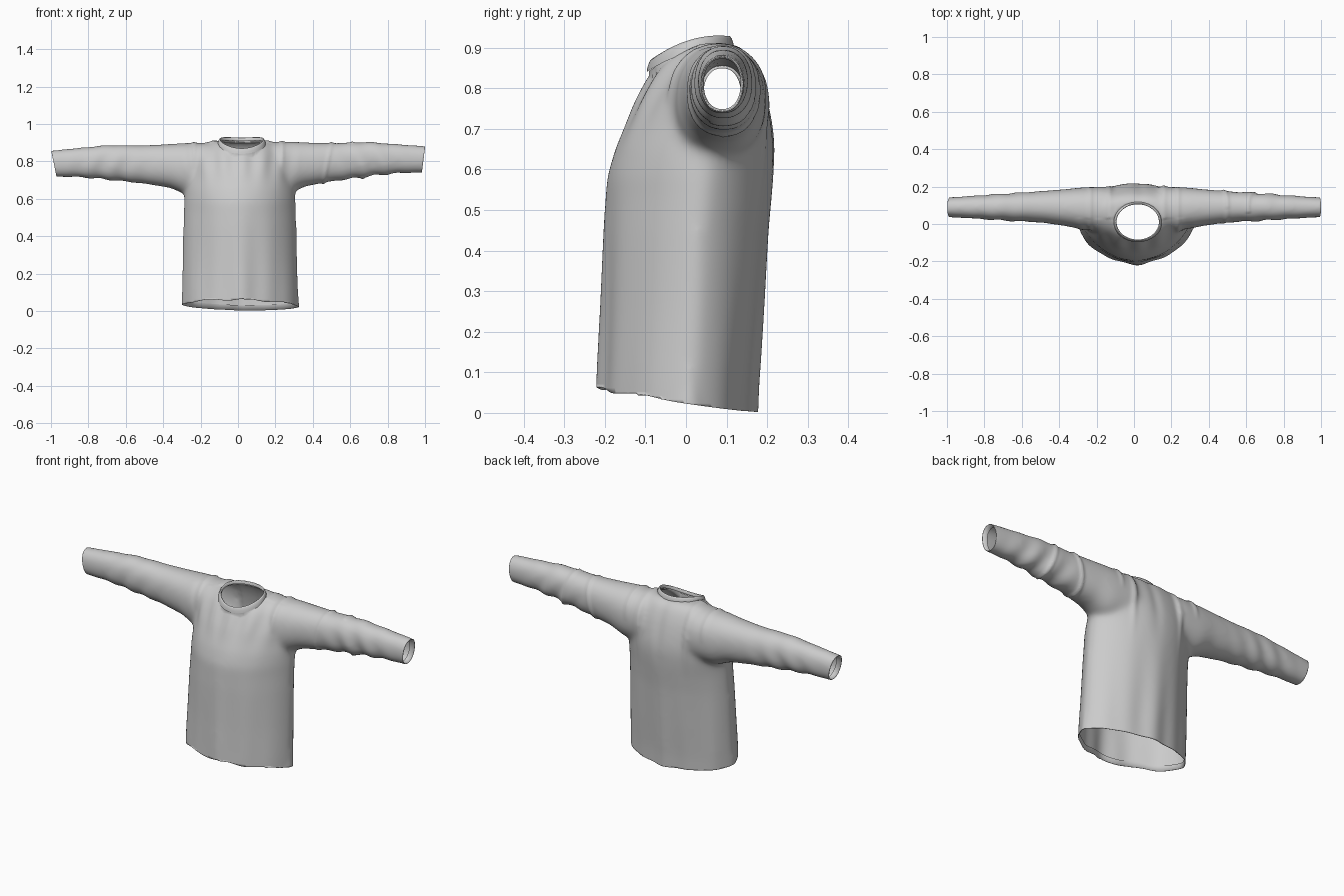
import bpy, bmesh, math
from mathutils import Vector

if "Cube" in bpy.data.objects:
    bpy.data.objects.remove(bpy.data.objects["Cube"])

N = 64


def spow(v, p):
    return math.copysign(abs(v) ** p, v)


def loft(bm, rings, caps=True):
    """Skin a list of closed rings of points."""
    rows = [[bm.verts.new(p) for p in ring] for ring in rings]
    n = len(rows[0])
    for a, b in zip(rows, rows[1:]):
        for i in range(n):
            j = (i + 1) % n
            bm.faces.new((a[i], a[j], b[j], b[i]))
    if caps:
        bm.faces.new(rows[0][::-1])
        bm.faces.new(rows[-1])


def table(rows, t):
    """Linear interpolation of a station table."""
    for k in range(len(rows) - 1):
        if t <= rows[k + 1][0]:
            break
    a, b = rows[k], rows[k + 1]
    f = (t - a[0]) / (b[0] - a[0])
    return [u + (v - u) * f for u, v in zip(a[1:], b[1:])]


def bump(v, c, w):
    return math.exp(-((v - c) / w) ** 2)


# torso stations: z, half width, front y, back y
TORSO = [(-.04, .316, -.219, .17), (.07, .315, -.215, .174), (.25, .309, -.208, .188),
         (.45, .304, -.202, .202), (.58, .30, -.195, .216), (.65, .295, -.175, .22),
         (.70, .287, -.153, .217), (.76, .275, -.127, .205), (.82, .26, -.095, .188),
         (.86, .235, -.07, .17), (.89, .20, -.04, .152), (.91, .16, -.01, .125)]
# sleeve stations: x, low z, high z, front y, back y
SLEEVE = [(.14, .62, .902, -.05, .20), (.28, .625, .903, -.03, .196), (.36, .662, .898, -.012, .187),
          (.50, .686, .893, .008, .176), (.70, .71, .897, .018, .163), (.85, .725, .884, .028, .152),
          (1.04, .728, .868, .038, .14)]


def torso_ring(z):
    w, f, b = table(TORSO, z)
    yc = (f + b) / 2 + .03
    p = 1.35 - .4 * max(0, min(1, (z - .55) / .25))   # lens-shaped below, round above
    pts = []
    for i in range(N):
        a = math.tau * i / N
        s = spow(math.sin(a), p)
        pts.append((.01 + w * math.cos(a), yc + s * (b - yc if s > 0 else yc - f), z))
    return pts


def sleeve_ring(x, side):
    lo, hi, f, b = table(SLEEVE, x)
    dz = .012 * x * side
    pts = []
    for i in range(N):
        a = math.tau * i / N
        pts.append((side * x, (f + b) / 2 + (b - f) / 2 * spow(math.cos(a), .92),
                    (lo + hi) / 2 + dz + (hi - lo) / 2 * side * spow(math.sin(a), .92)))
    return pts


# torso and both sleeves, fused into one skin
bm = bmesh.new()
loft(bm, [torso_ring(-.04 + .95 * i / 38) for i in range(39)])
for side in (-1, 1):
    rings = [sleeve_ring(.14 + .90 * i / 36, side) for i in range(37)]
    loft(bm, rings if side > 0 else rings[::-1])
bmesh.ops.recalc_face_normals(bm, faces=bm.faces)
src_mesh = bpy.data.meshes.new("shirt_body")
bm.to_mesh(src_mesh)
bm.free()
shirt = bpy.data.objects.new("shirt_body", src_mesh)
bpy.context.collection.objects.link(shirt)
mod = shirt.modifiers.new("fuse", 'REMESH')
mod.mode = 'VOXEL'
mod.voxel_size = .0095
bpy.context.view_layer.update()
fused = bpy.data.meshes.new_from_object(shirt.evaluated_get(bpy.context.evaluated_depsgraph_get()))
shirt.modifiers.clear()
shirt.data = fused

bm = bmesh.new()
bm.from_mesh(fused)
for _ in range(18):
    bmesh.ops.smooth_vert(bm, verts=bm.verts, factor=.5, use_axis_x=True, use_axis_y=True, use_axis_z=True)
bm.normal_update()


# cloth folds
def fold(p):
    x, y, z = p
    ax = abs(x)
    body = max(0, 1 - max(0, ax - .24) / .1)
    low = max(0, min(1, (.62 - z) / .5))
    high = bump(z, .80, .09)
    d = body * low * (.004 * math.sin(27 * x + 2 * z + 1) + .003 * math.sin(46 * x + .6))
    if y < .03:                       # gathers below the neckline
        d += body * high * .004 * math.sin(52 * x * (1.2 - .5 * (z - .7)))
    else:                             # long pleats down the back
        d += body * bump(z, .78, .16) * (.008 * bump(x, -.13, .016) + .008 * bump(x, .16, .016)
                                         - .006 * bump(x, .03, .03))
    # diagonal sleeve creases, strongest around the elbow
    s = max(0, min(1, (ax - .36) / .12)) * max(0, min(1, (.99 - ax) / .08))
    lower = max(0, min(1, (.86 - z) / .08))
    k = .0055 if x > 0 else .0035
    d += s * k * math.sin(50 * ax + 22 * (z - .8) + 14 * y) * bump(ax, .70, .16) * (.3 + .7 * lower)
    if x > 0:
        d += .007 * bump(x, .48 + .2 * (z - .8), .010) * (1 if y > .09 else .6)
        d += .006 * bump(x, .64 - .3 * (z - .8), .010) * (y > .06)
    d += .006 * bump(ax, .235, .012) * max(0, min(1, (z - .76) / .08))   # shoulder seam ridge
    return d


moves = [(v, v.normal * fold(v.co)) for v in bm.verts]
for v, m in moves:
    v.co += m


# openings at the hem and cuffs
def cut(co, no):
    geom = bm.verts[:] + bm.edges[:] + bm.faces[:]
    bmesh.ops.bisect_plane(bm, geom=geom, plane_co=co, plane_no=no, clear_outer=True)


cut((0, .17, .004), Vector((-.02, -.15, -1)).normalized())
cut((-1, .09, .865), Vector((-1, 0, -.2)).normalized())
cut((1, .09, .88), Vector((1, 0, -.12)).normalized())
for v in bm.verts:                           # slightly uneven hem
    if v.is_boundary and v.co.z < .3:
        v.co.z = max(0, v.co.z + .005 * math.sin(30 * v.co.x) * min(1, max(0, -v.co.y / .1)))

# turned-in facing inside the hem and cuffs
rim = [e for e in bm.edges if e.is_boundary]
for depth, shift in ((.003, -.001), (.004, .028)):
    new = bmesh.ops.extrude_edge_only(bm, edges=rim)['geom']
    for v in [g for g in new if isinstance(g, bmesh.types.BMVert)]:
        p = v.co
        if p.z < .3:
            inward = Vector((.01 - p.x, -.01 - p.y, 0)).normalized()
            v.co = p + inward * depth + Vector((0, 0, max(0, shift)))
        else:
            inward = Vector((0, .09 - p.y, .805 - p.z)).normalized()
            v.co = p + inward * depth + Vector((-math.copysign(shift, p.x) if shift > 0 else 0, 0, 0))
    rim = [g for g in new if isinstance(g, bmesh.types.BMEdge) and g.is_boundary]

# neck opening, its rim snapped to the collar line
CX, CY, RX, RY = .02, .011, .118, .098


def collar_z(y):
    t = (y + .09) / .2
    return .865 + .145 * t - .085 * t * t


hole = []
for f in bm.faces:
    c = f.calc_center_median()
    if c.z > .7 and ((c.x - CX) / RX) ** 2 + ((c.y - CY) / RY) ** 2 < 1:
        hole.append(f)
bmesh.ops.delete(bm, geom=hole, context='FACES')
for v in bm.verts:
    if v.is_boundary and v.co.z > .7 and abs(v.co.x) < .2:
        a = math.atan2((v.co.y - CY) / RY, (v.co.x - CX) / RX)
        v.co.x, v.co.y = CX + 1.05 * RX * math.cos(a), CY + 1.05 * RY * math.sin(a)
        v.co.z = collar_z(v.co.y) - .022
for f in bm.faces:
    f.smooth = True
bm.to_mesh(fused)
bm.free()

# collar band
bm = bmesh.new()
rings = []
for k, dz in ((1.10, -.030), (1.08, -.018), (1.04, -.006), (1.0, 0), (.96, -.003), (.96, -.018)):
    ring = []
    for i in range(N):
        a = math.tau * i / N
        y = CY + RY * math.sin(a)
        ring.append((CX + k * RX * math.cos(a), CY + k * RY * math.sin(a), collar_z(y) + dz + .003))
    rings.append(ring)
loft(bm, rings, caps=False)
for f in bm.faces:
    f.smooth = True
me = bpy.data.meshes.new("collar")
bm.to_mesh(me)
bm.free()
bpy.context.collection.objects.link(bpy.data.objects.new("collar", me))
